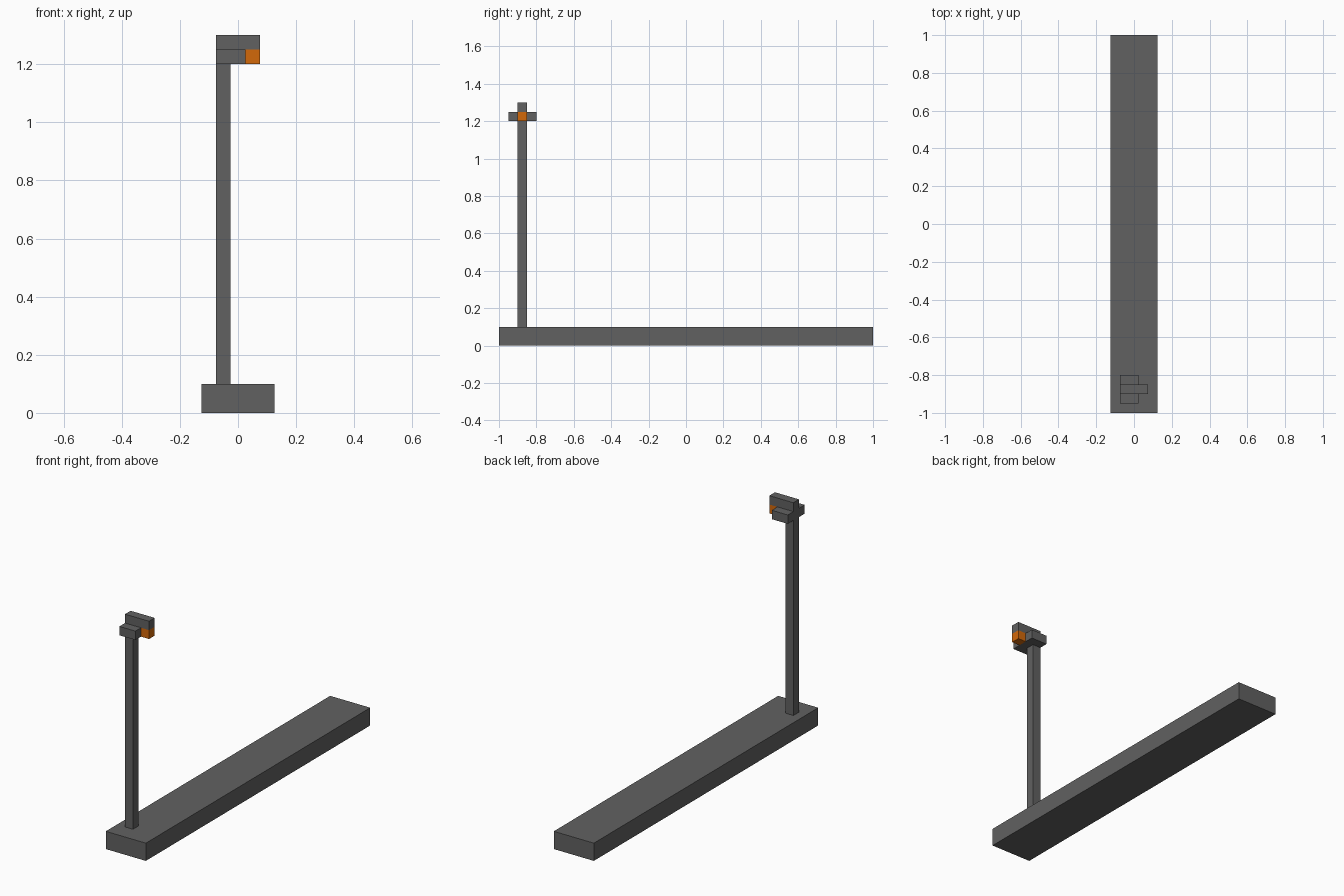
import bpy
import bmesh
from mathutils import Vector

if "Cube" in bpy.data.objects:
    bpy.data.objects.remove(bpy.data.objects["Cube"])


def material(name, color):
    mat = bpy.data.materials.new(name)
    mat.diffuse_color = (*color, 1.0)
    mat.use_nodes = True
    mat.node_tree.nodes["Principled BSDF"].inputs["Base Color"].default_value = mat.diffuse_color
    return mat


def box(name, low, high, mat):
    """Axis-aligned box between two opposite corners."""
    low, high = Vector(low), Vector(high)
    mesh = bpy.data.meshes.new(name)
    bm = bmesh.new()
    bmesh.ops.create_cube(bm, size=1.0)
    bmesh.ops.scale(bm, vec=high - low, verts=bm.verts)
    bm.to_mesh(mesh)
    bm.free()
    mesh.materials.append(mat)
    obj = bpy.data.objects.new(name, mesh)
    obj.location = (low + high) / 2
    bpy.context.collection.objects.link(obj)
    return obj


grey = material("dark grey", (0.12, 0.12, 0.12))
orange = material("lamp orange", (0.65, 0.14, 0.003))

# Long ground slab
box("base", (-0.125, -1, 0), (0.125, 1, 0.1), grey)

# Tall post near the front end
box("post", (-0.075, -0.9, 0.1), (-0.025, -0.85, 1.2), grey)

# Lamp head: crossbar, top arm and the lamp hanging under the arm
box("crossbar", (-0.075, -0.95, 1.2), (0.025, -0.8, 1.25), grey)
box("top_arm", (-0.075, -0.9, 1.25), (0.075, -0.85, 1.3), grey)
box("lamp", (0.025, -0.9, 1.2), (0.075, -0.85, 1.25), orange)
